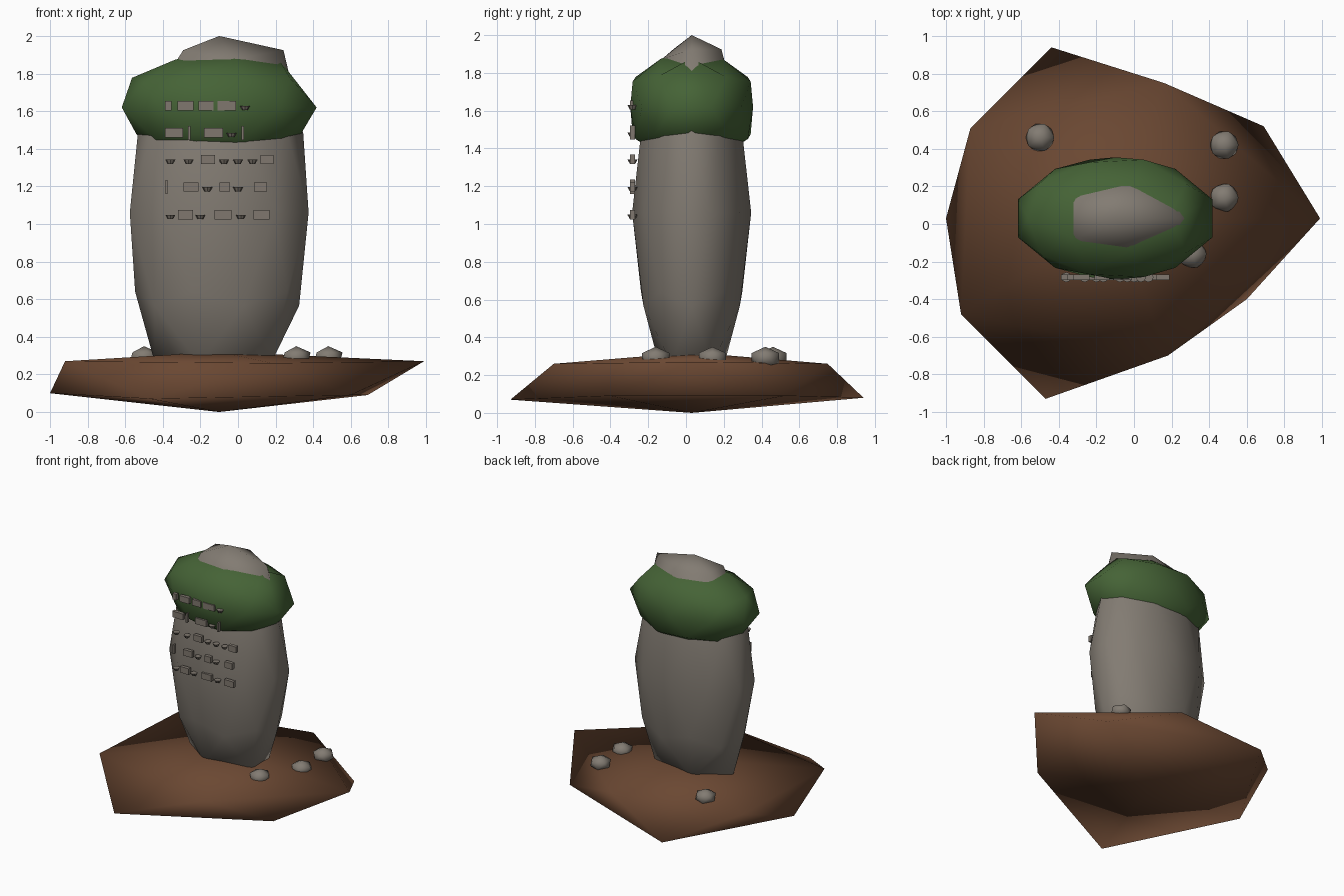
import bpy, bmesh, math
from mathutils import Vector, Matrix

if "Cube" in bpy.data.objects:
    bpy.data.objects.remove(bpy.data.objects["Cube"])


def material(name, color):
    m = bpy.data.materials.new(name)
    m.diffuse_color = (*color, 1)
    m.use_nodes = True
    m.node_tree.nodes["Principled BSDF"].inputs["Base Color"].default_value = m.diffuse_color
    return m


STONE = material("stone", (0.225, 0.2, 0.17))
MOSS = material("moss_green", (0.06, 0.125, 0.037))
SOIL = material("soil_brown", (0.145, 0.064, 0.032))
CARVED = material("carved_stone", (0.215, 0.187, 0.158))


def finish(bm, name, mat, smooth=True):
    bmesh.ops.recalc_face_normals(bm, faces=bm.faces)
    for f in bm.faces:
        f.smooth = smooth
    me = bpy.data.meshes.new(name)
    bm.to_mesh(me)
    bm.free()
    me.materials.append(mat)
    ob = bpy.data.objects.new(name, me)
    bpy.context.collection.objects.link(ob)
    return ob


def blob(name, mat, loc, size, levels, shape=None):
    """Low-poly ball, each unit point optionally reshaped, then scaled and placed."""
    bm = bmesh.new()
    bmesh.ops.create_icosphere(bm, subdivisions=levels, radius=1)
    for v in bm.verts:
        p = shape(v.co.copy()) if shape else v.co
        v.co = Vector(loc) + Vector(a * b for a, b in zip(p, size))
    return finish(bm, name, mat)


# Earth mound: five upper and five lower corners with a top and bottom point
upper = [(.99, .03, .27), (.16, .75, .26), (-.87, .51, .26), (-.92, -.48, .27), (.18, -.70, .26)]
lower = [(.69, .52, .09), (-.44, .94, .08), (-1, .03, .10), (-.47, -.93, .07), (.60, -.40, .09)]
bm = bmesh.new()
U = [bm.verts.new(p) for p in upper]
L = [bm.verts.new(p) for p in lower]
top, bottom = bm.verts.new((-.1, .03, .32)), bm.verts.new((-.1, .03, 0))
for i in range(5):
    j = (i + 1) % 5
    for tri in ((top, U[i], U[j]), (U[i], L[i], U[j]), (L[i], L[j], U[j]), (bottom, L[j], L[i])):
        bm.faces.new(tri)
finish(bm, "earth_mound", SOIL)


# Standing stone: tall ball with broad shoulders and foot
def stone_shape(p):
    if 0.7 < p.z < 0.95:
        p.z = 0.865 if p.y < -0.4 else 0.92
        p.x *= 1.3 if p.x > 0.2 else 0.9
    elif -0.95 < p.z < -0.7:
        p.x *= 1.3
        p.y *= 1.1
    return p


blob("standing_stone", STONE, (-.1, .03, 1.06), (.5, .315, .94), 2, stone_shape)


# Moss collar: wide ball around the shoulders, with one raised lump
def moss_shape(p):
    if 0.4 < abs(p.z) < 0.6:
        p.y *= 1.13
        if p.z < 0:
            p.x *= 0.9
            p.z *= 1.08
        elif p.x > 0.8:
            p.x, p.z = 0.58, 0.86
    return p


blob("moss_collar", MOSS, (-.1, .03, 1.62), (.545, .325, .30), 2, moss_shape)

# Loose rocks on the mound
for i, (x, y) in enumerate([(-.5, .46), (.48, .42), (.48, .14), (.31, -.16)]):
    blob(f"loose_rock_{i + 1}", STONE, (x, y, .29), (.085, .085, .06), 1)

# Carved marks in rows: b = block, t = thin upright, c = small cup; pairs are (kind, centre x)
ROWS = {
    1.63: [("b", -.37, .035), ("b", -.28, .085), ("b", -.17, .08), ("b", -.06, .10), ("c", .037)],
    1.485: [("b", -.34, .095), ("t", -.26), ("b", -.13, .10), ("c", -.035), ("t", .025)],
    1.343: [("c", -.36), ("c", -.263), ("b", -.16, .075), ("c", -.075), ("c", 0), ("c", .077), ("b", .155, .07)],
    1.197: [("t", -.38), ("b", -.25, .08), ("c", -.163), ("b", -.07, .055), ("c", 0), ("b", .12, .07)],
    1.05: [("c", -.36), ("b", -.28, .08), ("c", -.2), ("b", -.08, .09), ("c", .015), ("b", .125, .085)],
}
for r, (z, marks) in enumerate(ROWS.items()):
    bm = bmesh.new()
    for kind, x, *width in marks:
        if kind == "c":
            bmesh.ops.create_cone(bm, cap_ends=True, segments=8, radius1=.015, radius2=.027, depth=.022,
                                  matrix=Matrix.Translation((x, -.283, z - .012)))
        else:
            w, h = (width[0], .05) if kind == "b" else (.012, .075)
            bmesh.ops.create_cube(bm, size=1, matrix=Matrix.Translation((x, -.283, z))
                                  @ Matrix.Diagonal((w, .028, h, 1)))
    finish(bm, f"carved_row_{r + 1}", CARVED, smooth=False)
